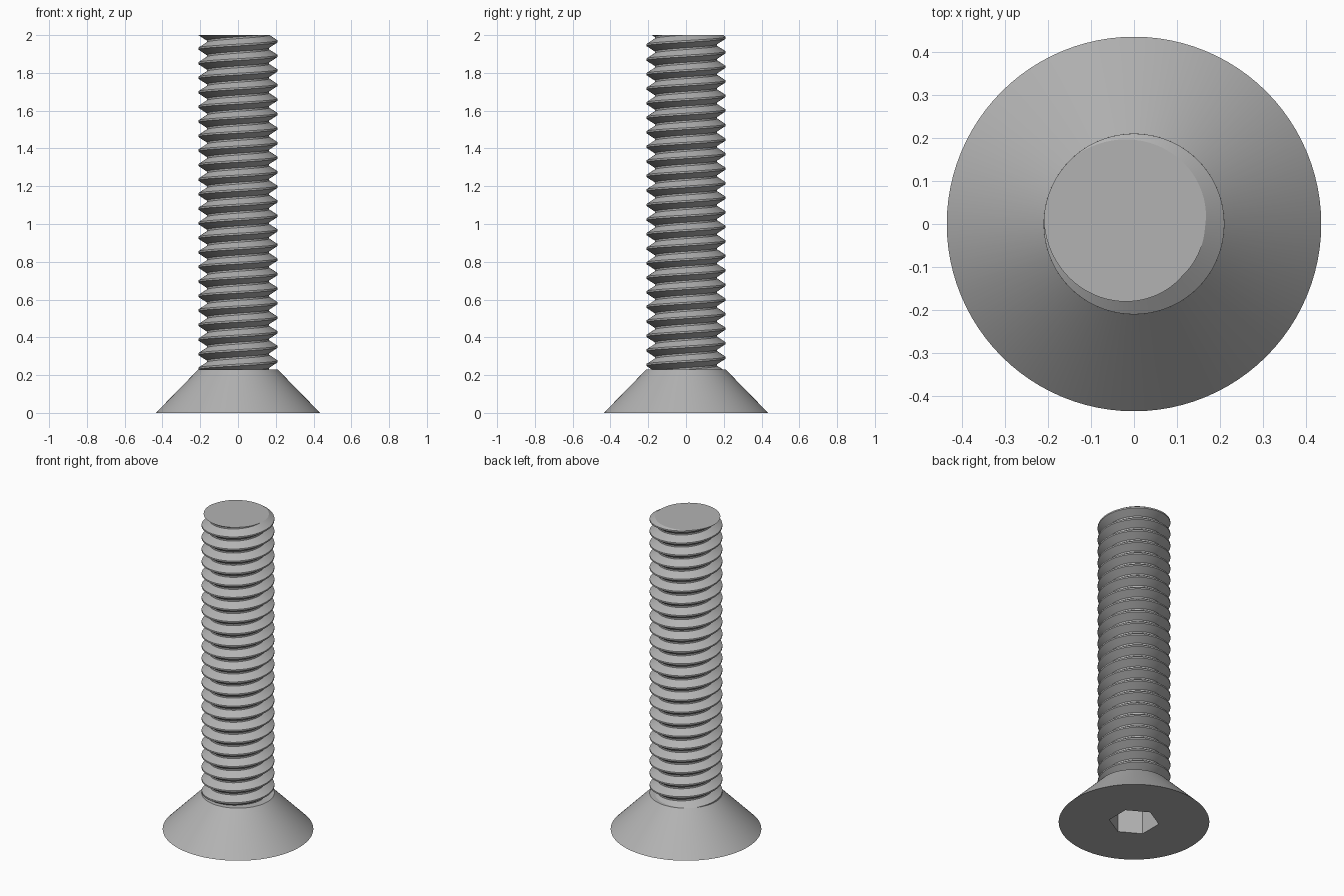
import bpy, bmesh, math
from mathutils import Vector

cube = bpy.data.objects.get("Cube")
if cube:
    bpy.data.objects.remove(cube, do_unlink=True)

HEAD_R, CREST_R, ROOT_R = 0.435, 0.21, 0.165
HEAD_H, TOP = 0.23, 2.0
PITCH, SEG = 0.077, 72
CREST_ANGLE = math.radians(155)   # where the crest meets the flat tip
SOCKET_R, SOCKET_DEPTH = 0.145, 0.16

steel = bpy.data.materials.new("grey_steel")
steel.use_nodes = True
colour = (0.45, 0.45, 0.45, 1)
steel.diffuse_color = colour
steel.node_tree.nodes["Principled BSDF"].inputs["Base Color"].default_value = colour


def finish(bm, name):
    bmesh.ops.recalc_face_normals(bm, faces=bm.faces)
    mesh = bpy.data.meshes.new(name)
    bm.to_mesh(mesh)
    bm.free()
    mesh.materials.append(steel)
    obj = bpy.data.objects.new(name, mesh)
    bpy.context.collection.objects.link(obj)
    bpy.ops.object.select_all(action="DESELECT")
    obj.select_set(True)
    bpy.context.view_layer.objects.active = obj
    bpy.ops.object.shade_smooth_by_angle(angle=math.radians(30))


def ring(bm, radius, z, count, start=0.0):
    angles = [start + math.tau * i / count for i in range(count)]
    return [bm.verts.new((radius * math.cos(a), radius * math.sin(a), z)) for a in angles]


def wall(bm, low, high):
    for i in range(len(low)):
        j = (i + 1) % len(low)
        bm.faces.new((low[i], low[j], high[j], high[i]))


# Countersunk head with a hexagonal socket in its flat underside
bm = bmesh.new()
rim = ring(bm, HEAD_R, 0, 96)
neck = ring(bm, CREST_R, HEAD_H, 96)
wall(bm, rim, neck)
bm.faces.new(neck)
mouth = ring(bm, SOCKET_R, 0, 6, math.pi / 6)
floor = ring(bm, SOCKET_R, SOCKET_DEPTH, 6, math.pi / 6)
wall(bm, mouth, floor)
bm.faces.new(floor)
flat_edges = [e for e in bm.edges if all(v.co.z == 0 for v in e.verts)]
bmesh.ops.triangle_fill(bm, edges=flat_edges, use_beauty=True, normal=(0, 0, -1))
finish(bm, "countersunk_head")

# Threaded shank: a tooth profile swept along a right-handed helix
bm = bmesh.new()
tooth = [(ROOT_R, -0.44), (CREST_R, -0.06), (CREST_R, 0.06), (ROOT_R, 0.44)]
turns = math.ceil((TOP - HEAD_H) / PITCH) + 4
columns = []
for i in range(turns * SEG):
    a = CREST_ANGLE + math.tau * i / SEG
    z = TOP + PITCH * (i / SEG - turns + 2)
    columns.append([bm.verts.new((r * math.cos(a), r * math.sin(a), z + PITCH * h))
                    for r, h in tooth])
for i in range(len(columns) - 1):
    here, after = columns[i], columns[i + 1]
    for k in range(3):
        bm.faces.new((here[k], after[k], after[k + 1], here[k + 1]))
    if i + SEG + 1 < len(columns):   # root strip joining one turn to the next
        up, up_after = columns[i + SEG], columns[i + SEG + 1]
        bm.faces.new((here[3], after[3], up_after[0], up[0]))

# Trim both ends square and close them
for z, direction in ((HEAD_H - 0.01, -1), (TOP, 1)):
    cut = bmesh.ops.bisect_plane(
        bm, geom=bm.verts[:] + bm.edges[:] + bm.faces[:], dist=1e-6,
        plane_co=Vector((0, 0, z)), plane_no=Vector((0, 0, direction)), clear_outer=True)
    edges = [e for e in cut["geom_cut"] if isinstance(e, bmesh.types.BMEdge)]
    bmesh.ops.edgenet_fill(bm, edges=edges)
finish(bm, "threaded_shank")
